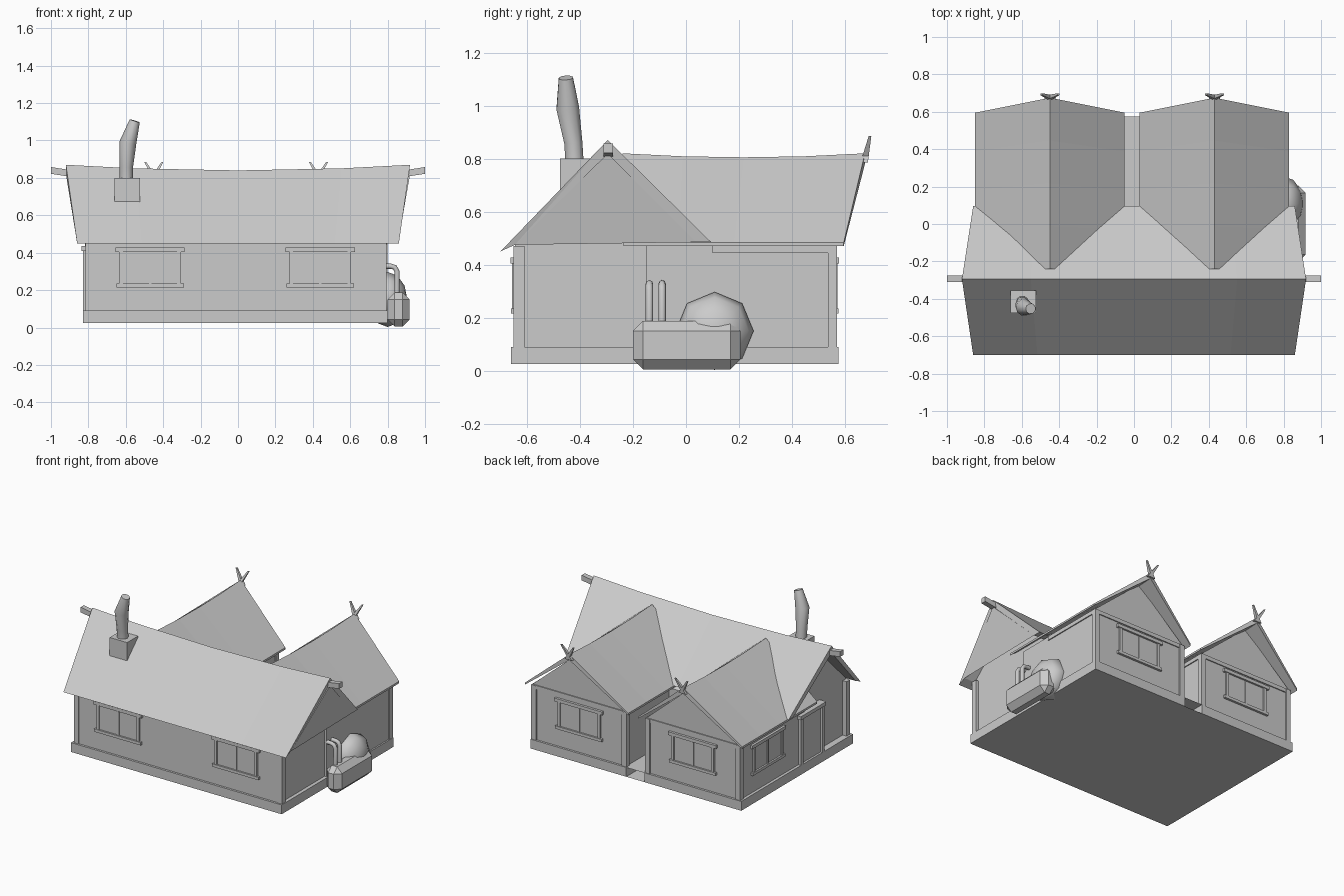
import bpy, bmesh, math
from mathutils import Matrix, Vector

if "Cube" in bpy.data.objects:
    bpy.data.objects.remove(bpy.data.objects["Cube"])


def finish(name, bm):
    bmesh.ops.recalc_face_normals(bm, faces=bm.faces)
    me = bpy.data.meshes.new(name)
    bm.to_mesh(me)
    bm.free()
    ob = bpy.data.objects.new(name, me)
    bpy.context.collection.objects.link(ob)
    return ob


def loft(name, sections):
    """Closed solid through matching rings of points."""
    bm = bmesh.new()
    rings = [[bm.verts.new(p) for p in s] for s in sections]
    n = len(rings[0])
    for a, b in zip(rings, rings[1:]):
        for i in range(n):
            j = (i + 1) % n
            bm.faces.new((a[i], a[j], b[j], b[i]))
    bm.faces.new(rings[0])
    bm.faces.new(rings[-1])
    bmesh.ops.triangulate(bm, faces=[f for f in bm.faces if len(f.verts) > 4])
    return finish(name, bm)


def boxes(name, spans, m=Matrix()):
    """Boxes given as (x0, x1, y0, y1, z0, z1), joined into one object."""
    bm = bmesh.new()
    for x0, x1, y0, y1, z0, z1 in spans:
        t = Matrix.Translation(((x0 + x1) / 2, (y0 + y1) / 2, (z0 + z1) / 2))
        s = Matrix.Diagonal((x1 - x0, y1 - y0, z1 - z0, 1))
        bmesh.ops.create_cube(bm, size=1, matrix=m @ t @ s)
    return finish(name, bm)


def bar(name, p0, p1, side, up, s0, s1):
    """Tapered four-sided bar from p0 to p1."""
    side, up = Vector(side), Vector(up)
    return loft(name, [[Vector(p) + side * a * s + up * b * s
                        for a, b in ((-1, -1), (1, -1), (1, 1), (-1, 1))]
                       for p, s in ((p0, s0), (p1, s1))])


def tube(name, points, radius, res):
    cu = bpy.data.curves.new(name, 'CURVE')
    cu.dimensions = '3D'
    cu.bevel_depth = radius
    cu.bevel_resolution = res
    cu.use_fill_caps = True
    sp = cu.splines.new('POLY')
    sp.points.add(len(points) - 1)
    for pt, (x, y, z, r) in zip(sp.points, points):
        pt.co = (x, y, z, 1)
        pt.radius = r
    ob = bpy.data.objects.new(name, cu)
    bpy.context.collection.objects.link(ob)
    smooth(ob, convert=True)


def smooth(ob, convert=False):
    bpy.ops.object.select_all(action='DESELECT')
    ob.select_set(True)
    bpy.context.view_layer.objects.active = ob
    if convert:
        bpy.ops.object.convert(target='MESH')
    bpy.ops.object.shade_smooth_by_angle(angle=math.radians(50))


def on_wall(x, y, degrees):
    return Matrix.Translation((x, y, 0)) @ Matrix.Rotation(math.radians(degrees), 4, 'Z')


WINGS = {"left": -0.45, "right": 0.43}

# U-shaped foundation
foot = [(-.83, -.66), (.80, -.66), (.80, .575), (.06, .575),
        (.06, .11), (-.08, .11), (-.08, .575), (-.83, .575)]
loft("foundation", [[(x, y, z) for x, y in foot] for z in (.025, .09)])

# Main house body with gables
gable = [(-.645, .03), (.09, .03), (.09, .46), (.055, .48), (-.295, .83), (-.645, .48)]
loft("main_walls", [[(x, y, z) for y, z in gable] for x in (-.785, .775)])

# Main roof, slab with sagging ridge and raked ends
rings = []
for t in (-1, -.6, 0, .6, 1):
    sag = .03 * (1 - t * t)
    e, r = t * .86, t * .92
    rings.append([(e, -.70, .45), (r, -.295, .87 - sag), (e, .095, .485),
                  (e, .04, .485), (r, -.295, .82 - sag), (e, -.645, .475)])
loft("main_roof", rings)

# Two rear wings: walls, roof, crossed horns on the gable
for side, cx in WINGS.items():
    prof = [(-.36, .03), (.36, .03), (.36, .475), (0, .785), (-.36, .475)]
    loft(side + "_wing_walls", [[(cx + x, y, z) for x, z in prof] for y in (-.15, .56)])
    rings = []
    for t in (-1, -.5, 0, .5, 1):
        sag = .015 * (1 - t * t)
        e, r = .18 + t * .415, .2175 + t * .4575
        rings.append([(cx - .40, e, .47), (cx - .40, e, .484), (cx, r, .82 - sag),
                      (cx + .40, e, .484), (cx + .40, e, .47), (cx, r, .78 - sag)])
    loft(side + "_wing_roof", rings)
    for s in (-1, 1):
        bar(side + "_wing_horn", (cx - s * .015, .672, .785), (cx + s * .046, .694, .885),
            (1, 0, 0), (0, 1, 0), .014, .005)
    # Trim under the wing eaves
    boxes(side + "_wing_trim", [(cx - .367, cx + .367, .54, .567, .445, .472),
                                (cx - .367, cx - .34, .1, .567, .445, .472),
                                (cx + .34, cx + .367, .1, .567, .445, .472)])
    # Rear window position is handled below
    for s in (-1, 1):
        x = cx + s * .35
        boxes(side + "_wing_corner_post", [(x - .018, x + .018, .535, .57, .05, .47)])

# Front corner posts
boxes("front_corner_posts", [(-.815, -.78, -.65, -.61, .05, .47), (.76, .795, -.65, -.61, .05, .47)])

# Main ridge beam ends
for s in (-1, 1):
    bar("ridge_beam_end", (s * .84, -.293, .815), (s * 1.0, -.293, .84),
        (0, 1, 0), (0, 0, 1), .018, .018)

# Windows: recessed double pane, frame, lintel and sill (outward is local -y)
spots = [(-.47, -.645, 0), (.44, -.645, 0), (-.45, .56, 180), (.43, .56, 180), (-.81, .26, -90)]
for x, y, deg in spots:
    m = on_wall(x, y, deg)
    boxes("window_frame", [(-.165, -.145, -.012, .01, .22, .41), (.145, .165, -.012, .01, .22, .41),
                           (-.007, .007, -.01, .01, .23, .40),
                           (-.185, .185, -.017, .01, .405, .428),
                           (-.18, .18, -.016, .01, .215, .235)], m)
    boxes("window_panes", [(-.145, .145, -.004, .01, .235, .405)], m)

# Door on the left side
m = on_wall(-.80, -.215, -90)
boxes("door_frame", [(-.13, -.105, -.03, .03, .03, .42), (.105, .13, -.03, .03, .03, .42),
                     (-.14, .14, -.036, .03, .41, .435)], m)
boxes("door_panel", [(-.105, .105, -.015, .02, .03, .41)], m)

# Chimney base and crooked pipe
boxes("chimney_base", [(-.66, -.525, -.475, -.355, .64, .80)])
tube("chimney_pipe", [(-.597, -.42, .78, 1), (-.597, -.425, .86, 1), (-.588, -.446, .99, 1.25),
                      (-.552, -.453, 1.105, .78)], .036, 3)

# Tank with chamfered edges on the right wall
tank = boxes("tank", [(.80, .918, -.20, .205, .005, .188)])
bm = bmesh.new()
bm.from_mesh(tank.data)
bmesh.ops.bevel(bm, geom=bm.edges[:], offset=.038, segments=1, affect='EDGES')
bm.to_mesh(tank.data)
bm.free()

# Round vessel behind the tank
bm = bmesh.new()
bmesh.ops.create_uvsphere(bm, u_segments=8, v_segments=6, radius=1,
                          matrix=Matrix.Translation((.80, .108, .15))
                          @ Matrix.Diagonal((.105, .147, .147, 1))
                          @ Matrix.Rotation(math.pi / 2, 4, 'Y'))
smooth(finish("round_vessel", bm))

# Feed pipes from tank to wall
for y in (-.138, -.09):
    tube("feed_pipe", [(.85, y, .17, 1), (.85, y, .30, 1), (.838, y, .322, 1), (.815, y, .328, 1),
                       (.77, y, .328, 1)], .014, 2)
